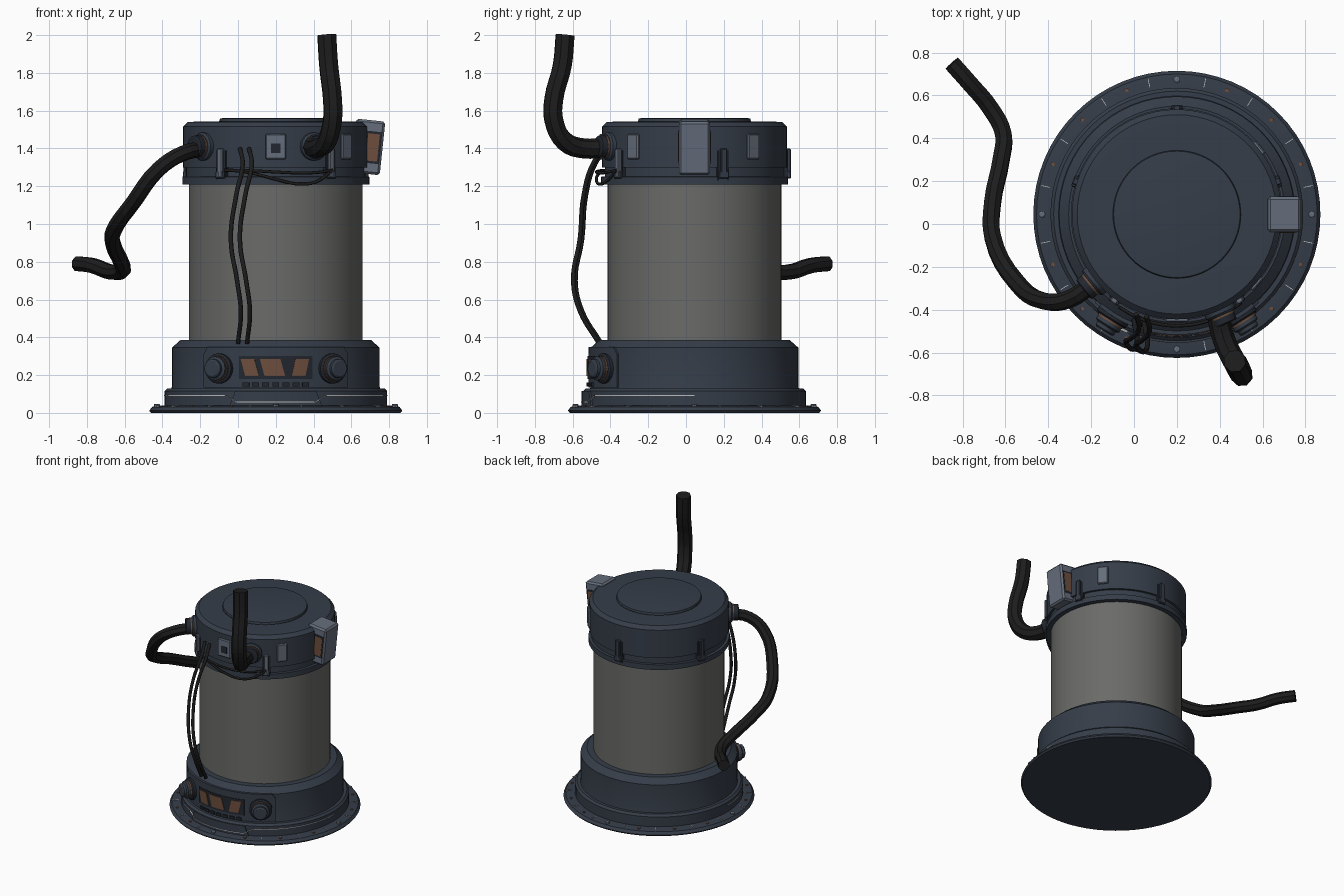
import bpy, bmesh, math
from mathutils import Matrix, Vector

if "Cube" in bpy.data.objects:
    bpy.data.objects.remove(bpy.data.objects["Cube"])

CX, CY = 0.2, 0.045          # axis of the canister
SIDES = 64


def material(name, r, g, b):
    m = bpy.data.materials.new(name)
    m.use_nodes = True
    m.diffuse_color = (r, g, b, 1)
    bsdf = next(n for n in m.node_tree.nodes if n.type == 'BSDF_PRINCIPLED')
    bsdf.inputs["Base Color"].default_value = (r, g, b, 1)
    return m


NAVY = material("dark navy metal", 0.036, 0.047, 0.066)
DARK = material("darker recess", 0.016, 0.02, 0.028)
GLASS = material("grey glass", 0.145, 0.145, 0.14)
STEEL = material("blue grey steel", 0.13, 0.155, 0.2)
RUBBER = material("black rubber", 0.012, 0.012, 0.012)
COPPER = material("copper brown", 0.15, 0.075, 0.045)
PALE = material("pale seam", 0.5, 0.5, 0.5)


def smooth(ob):
    bpy.ops.object.select_all(action='DESELECT')
    ob.select_set(True)
    bpy.context.view_layer.objects.active = ob
    bpy.ops.object.shade_smooth_by_angle(angle=math.radians(30))


def finish(name, bm, mat, matrix=None, rounded=False):
    bmesh.ops.recalc_face_normals(bm, faces=bm.faces)
    me = bpy.data.meshes.new(name)
    bm.to_mesh(me)
    bm.free()
    me.materials.append(mat)
    ob = bpy.data.objects.new(name, me)
    bpy.context.collection.objects.link(ob)
    if matrix:
        ob.matrix_world = matrix
    if rounded:
        smooth(ob)
    return ob


def lathe(name, profile, mat, matrix=None, sides=SIDES):
    """Turn a closed-ended (radius, height) profile around z."""
    bm = bmesh.new()
    rings = [[bm.verts.new((r * math.cos(math.tau * i / sides), r * math.sin(math.tau * i / sides), z))
              for i in range(sides)] for r, z in profile]
    for a, b in zip(rings, rings[1:]):
        for i in range(sides):
            j = (i + 1) % sides
            bm.faces.new((a[i], a[j], b[j], b[i]))
    bm.faces.new(rings[0])
    bm.faces.new(rings[-1])
    return finish(name, bm, mat, matrix or Matrix.Translation((CX, CY, 0)), True)


def arc(name, r0, r1, a0, a1, z0, z1, mat, skew=0, taper=0):
    """Curved plate on the cylinder; angles in degrees, skew shifts its top edge."""
    bm = bmesh.new()
    n = max(2, int(abs(a1 - a0) / 5))
    rows = []
    for i in range(n + 1):
        t = i / n
        row = []
        for r, z, s in ((r0, z0, 0), (r1, z0, 0), (r1, z1, 1), (r0, z1, 1)):
            a = math.radians(a0 + (a1 - a0) * t + s * (skew + taper * (1 - 2 * t)))
            row.append(bm.verts.new((CX + r * math.cos(a), CY + r * math.sin(a), z)))
        rows.append(row)
    for p, q in zip(rows, rows[1:]):
        for k in range(4):
            bm.faces.new((p[k], p[(k + 1) % 4], q[(k + 1) % 4], q[k]))
    bm.faces.new(rows[0])
    bm.faces.new(rows[-1])
    return finish(name, bm, mat, rounded=True)


def radial(az, r, z):
    """Frame whose y axis points outward from the canister axis."""
    a = math.radians(az)
    return (Matrix.Translation((CX + r * math.cos(a), CY + r * math.sin(a), z))
            @ Matrix.Rotation(a - math.pi / 2, 4, 'Z'))


def box(name, size, mat, matrix, bevel=0.0):
    bm = bmesh.new()
    bmesh.ops.create_cube(bm, size=1)
    bmesh.ops.scale(bm, vec=Vector(size), verts=bm.verts)
    if bevel:
        bmesh.ops.bevel(bm, geom=bm.edges[:], offset=bevel, segments=1, affect='EDGES')
    return finish(name, bm, mat, matrix)


def hose(name, points, radius, mat, res=4, flat=True):
    cu = bpy.data.curves.new(name, 'CURVE')
    cu.dimensions = '3D'
    cu.bevel_depth, cu.bevel_resolution = radius, 2
    cu.use_fill_caps, cu.resolution_u = True, res
    sp = cu.splines.new('BEZIER')
    sp.bezier_points.add(len(points) - 1)
    for bp, p in zip(sp.bezier_points, points):
        bp.co = p
        bp.handle_left_type = bp.handle_right_type = 'AUTO'
    sp.use_smooth = not flat
    cu.materials.append(mat)
    ob = bpy.data.objects.new(name, cu)
    bpy.context.collection.objects.link(ob)
    bpy.ops.object.select_all(action='DESELECT')
    ob.select_set(True)
    bpy.context.view_layer.objects.active = ob
    bpy.ops.object.convert(target='MESH')


# Base: flange, step and body
lathe("base_flange", [(0.66, 0), (0.67, 0.012), (0.655, 0.032), (0.6, 0.04)], NAVY)
lathe("base_step", [(0.59, 0.035), (0.59, 0.115), (0.575, 0.13), (0.55, 0.13)], NAVY)
lathe("base_body", [(0.555, 0.12), (0.55, 0.14), (0.55, 0.345), (0.505, 0.385), (0.45, 0.385)], NAVY)

# Flange seams and bolts
for q in range(0, 360, 90):
    for d in (-12, 12, 33, 57):
        arc("flange_seam", 0.605, 0.657, q + d - 0.15, q + d + 0.15, 0.03, 0.04, PALE)
    lathe("flange_bolt", [(0.016, 0), (0.016, 0.012), (0.01, 0.016)], STEEL, radial(q, 0.63, 0.032), 8)
    for d in (22, 45, 68):
        lathe("flange_stud", [(0.01, 0), (0.01, 0.01)], COPPER, radial(q + d, 0.625, 0.033), 8)

# Step trim: seam dipping around a front plate
arc("step_front_plate", 0.58, 0.6, -114, -66, 0.04, 0.115, NAVY, taper=3)
for a0, a1, z in ((-180, -117, 0.09), (-63, 0, 0.09)):
    arc("step_seam", 0.585, 0.592, a0, a1, z, z + 0.004, PALE)
arc("step_seam_low", 0.59, 0.602, -110, -70, 0.055, 0.059, PALE)
for a, s in ((-110, -7), (-70.4, 7)):
    arc("step_seam_slope", 0.59, 0.602, a, a + 0.5, 0.055, 0.092, PALE, skew=s)

# Control panel with windows, knobs and small switches
arc("control_panel", 0.53, 0.562, -133, -47, 0.135, 0.31, NAVY)
arc("control_panel_top", 0.53, 0.562, -133, -47, 0.31, 0.35, NAVY, taper=3)
arc("window_frame", 0.55, 0.567, -110, -70, 0.18, 0.3, DARK)
for a, w in ((-106.5, 7.5), (-96, 11), (-81.5, 7.5)):
    arc("display_window", 0.56, 0.571, a, a + w, 0.195, 0.285, COPPER, skew=-2.5 if a < -90 else 2)
for i in range(7):
    a = -108 + i * 5.4
    arc("switch", 0.55, 0.572, a, a + 3.6, 0.14, 0.16, DARK)
for az in (-122, -58):
    face = radial(az, 0.55, 0.235) @ Matrix.Rotation(-math.pi / 2, 4, 'X')
    lathe("knob_seat", [(0.08, 0), (0.08, 0.025), (0.07, 0.032)], DARK, face, 24)
    lathe("knob_ring", [(0.066, 0.02), (0.066, 0.042)], COPPER, face, 24)
    lathe("knob", [(0.062, 0.03), (0.064, 0.06), (0.05, 0.068), (0.05, 0.085), (0.04, 0.092)], NAVY, face, 16)

# Glass cylinder
lathe("glass_cylinder", [(0.46, 0.37), (0.46, 1.22)], GLASS)

# Cap: lower ring, groove, lid and raised disc
lathe("cap_ring", [(0.45, 1.21), (0.495, 1.21), (0.495, 1.25), (0.47, 1.252)], NAVY)
lathe("cap_groove", [(0.475, 1.24), (0.475, 1.31)], NAVY)
lathe("cap_lid", [(0.47, 1.298), (0.49, 1.3), (0.49, 1.515), (0.465, 1.54), (0.42, 1.542)], NAVY)
lathe("lid_disc", [(0.3, 1.54), (0.295, 1.558), (0.285, 1.56)], NAVY)
arc("disc_seam", 0.294, 0.3, 0, 360, 1.541, 1.545, DARK)

# Five clamps around the cap
for k in range(5):
    az = 18 + 72 * k
    front = az > 200
    box("clamp_slot", (0.062, 0.02, 0.16), DARK, radial(az, 0.484, 1.31))
    box("clamp", (0.034, 0.04, 0.15), STEEL if front else NAVY,
        radial(az, 0.49, 1.325), 0.005)
    box("clamp_foot", (0.055, 0.05, 0.04), NAVY, radial(az, 0.485, 1.26), 0.005)

# Light plates on the lid
for az in (-90, -41, 39):
    box("lid_plate", (0.11 if az == -90 else 0.075, 0.03, 0.135), STEEL, radial(az, 0.488, 1.41), 0.006)
box("plate_slot", (0.05, 0.004, 0.05), DARK, radial(-90, 0.504, 1.4))

# Tilted side box with a copper panel on both ends
tilt = Matrix.Translation((0.688, CY, 1.408)) @ Matrix.Rotation(math.radians(6), 4, 'Y')
box("side_box", (0.155, 0.165, 0.285), STEEL, tilt, 0.012)
for s in (-1, 1):
    at = tilt @ Matrix.Translation((0.025, s * 0.082, 0))
    box("side_box_frame", (0.08, 0.006, 0.17), DARK, at)
    box("side_box_panel", (0.062, 0.009, 0.145), COPPER, at)

# Hose sockets
for az in (-141, -66):
    face = radial(az, 0.47, 1.41) @ Matrix.Rotation(-math.pi / 2, 4, 'X')
    lathe("socket_base", [(0.075, 0), (0.075, 0.035), (0.065, 0.045)], NAVY, face, 16)
    lathe("socket_ring", [(0.06, 0.04), (0.06, 0.055)], COPPER, face, 16)
    lathe("socket_collar", [(0.058, 0.05), (0.058, 0.085), (0.05, 0.09)], DARK, face, 16)

# Thick hoses
hose("upright_hose", [(0.39, -0.41, 1.41), (0.42, -0.54, 1.4), (0.47, -0.645, 1.44), (0.5, -0.7, 1.55),
                      (0.5, -0.7, 1.66), (0.48, -0.655, 1.84), (0.47, -0.64, 2.0)], 0.053, RUBBER)
hose("hanging_hose", [(-0.17, -0.26, 1.4), (-0.3, -0.35, 1.37), (-0.42, -0.36, 1.29), (-0.55, -0.27, 1.12),
                      (-0.66, -0.06, 0.96), (-0.66, 0.1, 0.89), (-0.62, 0.3, 0.8), (-0.61, 0.42, 0.755),
                      (-0.67, 0.54, 0.745), (-0.77, 0.66, 0.78), (-0.85, 0.75, 0.79)], 0.042, RUBBER)

# Thin cables down the front and across the cap
for dx, dy in ((0, 0), (0.048, -0.012)):
    path = [(0.01, -0.42, 1.4), (0.025, -0.48, 1.32), (-0.01, -0.53, 1.15), (-0.038, -0.55, 0.92),
            (-0.005, -0.585, 0.7), (0.015, -0.55, 0.54), (0, -0.45, 0.37)]
    hose("front_cable", [(x + dx, y + dy, z) for x, y, z in path], 0.012, RUBBER, 6, False)
for sag in (0.015, 0.075):
    path = []
    for i in range(7):
        t = i / 6
        a = math.radians(-122 + 68 * t)
        r = 0.51 + 0.01 * math.sin(math.pi * t)
        path.append((CX + r * math.cos(a), CY + r * math.sin(a), 1.285 - sag * math.sin(math.pi * t * t)))
    hose("cap_cable", path, 0.008, RUBBER, 4, False)
